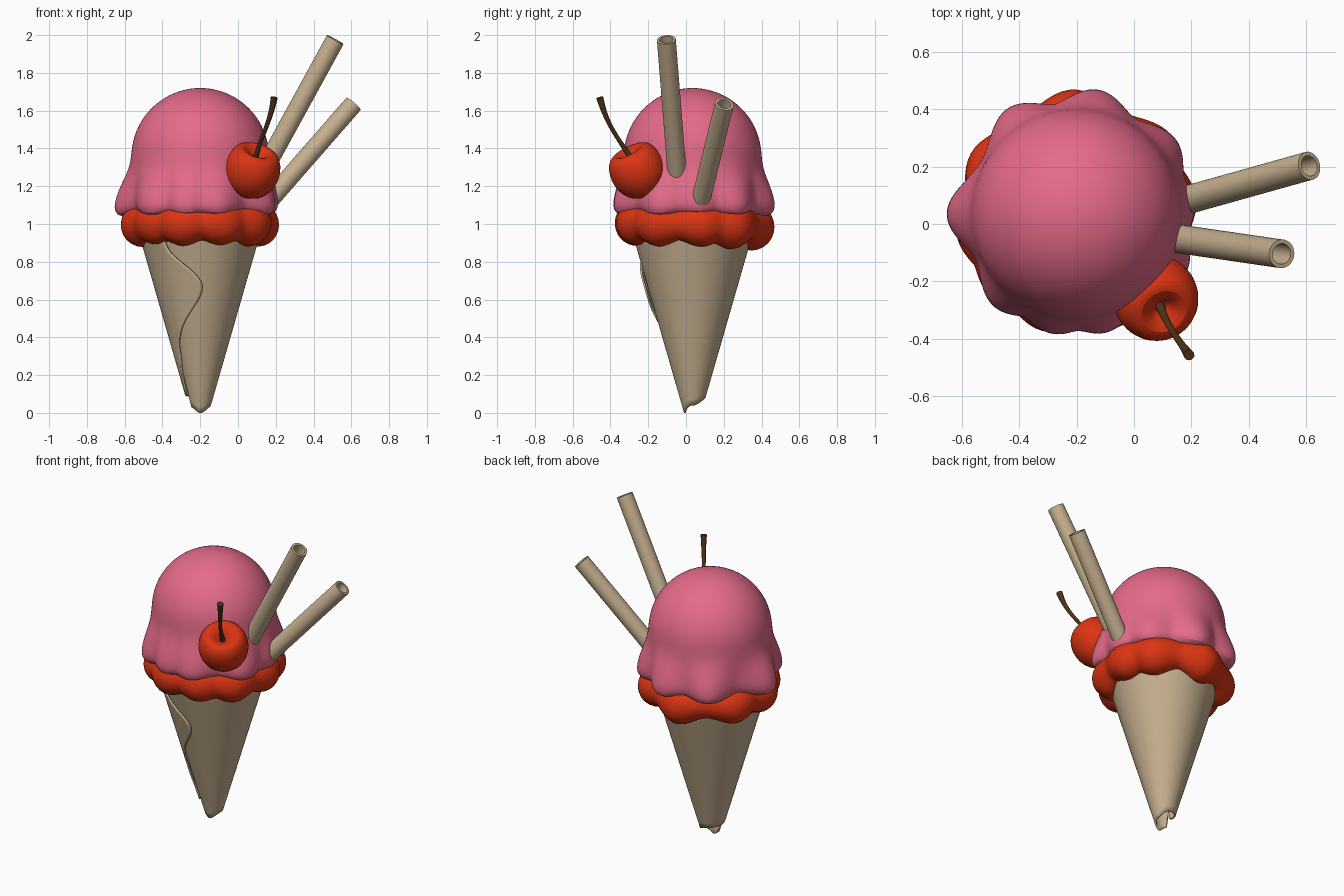
import bpy, bmesh, math
from mathutils import Vector

if "Cube" in bpy.data.objects:
    bpy.data.objects.remove(bpy.data.objects["Cube"])

CX, CY = -0.2, 0.035          # axis of cone and scoop


def material(name, rgb):
    m = bpy.data.materials.new(name)
    m.diffuse_color = (*rgb, 1)
    m.use_nodes = True
    m.node_tree.nodes["Principled BSDF"].inputs["Base Color"].default_value = m.diffuse_color
    return m


WAFER = material("wafer tan", (0.56, 0.43, 0.275))
PINK = material("strawberry pink", (0.78, 0.145, 0.25))
RED = material("cherry red", (0.72, 0.035, 0.006))
BROWN = material("stem brown", (0.08, 0.032, 0.008))


def grid(name, rows, mat, wrap=True, wrap_rows=False, subsurf=0, thick=0):
    """Skin a list of point rows with quads."""
    bm = bmesh.new()
    vs = [[bm.verts.new(p) for p in r] for r in rows]
    n, m = len(rows[0]), len(rows)
    for i in range(m if wrap_rows else m - 1):
        for j in range(n if wrap else n - 1):
            a, b = vs[i], vs[(i + 1) % m]
            k = (j + 1) % n
            bm.faces.new((a[j], a[k], b[k], b[j]))
    bmesh.ops.remove_doubles(bm, verts=bm.verts, dist=1e-5)
    bmesh.ops.recalc_face_normals(bm, faces=bm.faces)
    me = bpy.data.meshes.new(name)
    bm.to_mesh(me)
    bm.free()
    ob = bpy.data.objects.new(name, me)
    bpy.context.collection.objects.link(ob)
    me.materials.append(mat)
    if thick:
        s = ob.modifiers.new("thickness", 'SOLIDIFY')
        s.thickness, s.offset = thick, 0
    if subsurf:
        s = ob.modifiers.new("smooth", 'SUBSURF')
        s.levels = s.render_levels = subsurf
    bpy.ops.object.select_all(action='DESELECT')
    bpy.context.view_layer.objects.active = ob
    ob.select_set(True)
    bpy.ops.object.shade_smooth_by_angle(angle=math.radians(50))
    return ob


def lerp(table, x):
    """Smoothed lookup in a table of (x, y) pairs."""
    for (x0, y0), (x1, y1) in zip(table, table[1:]):
        if x <= x1:
            t = max(0, (x - x0) / (x1 - x0))
            return y0 + (y1 - y0) * t * t * (3 - 2 * t)
    return table[-1][1]


def lobes(deg, centres, width):
    """Bump function around the axis: centres are (angle, strength)."""
    return max(s * math.exp(-(((deg - a + 180) % 360 - 180) / width) ** 2)
               for a, s in centres)


# Rolled wafer cone: one spiral sheet with a wavy overlapping front edge
seam = [(0, -70), (0.15, -60), (0.3, -46), (0.65, 3), (0.9, -35), (1.05, -45)]
bottom = [(-150, 0.03), (-90, 0.0), (0, 0.04), (90, 0.08), (180, 0.09), (270, 0.15)]
rows = []
NU, NV = 110, 30
for i in range(NV + 1):
    v = i / NV
    row = []
    for j in range(NU + 1):
        u = j / NU
        end = 270 + lerp(seam, 0.1 + 0.95 * v)
        deg = -150 + (end + 150) * u
        z0 = lerp(bottom, deg)
        z = z0 + (1.04 - z0) * v
        r = 0.04 + 0.288 * z + 0.02 * lerp([(130, 0), (260, 1)], deg)
        a = math.radians(deg)
        row.append((CX + r * math.cos(a), CY + r * math.sin(a), z))
    rows.append(row)
grid("rolled_cone", rows, WAFER, wrap=False, thick=0.01)

# Red sauce: lumpy ring
red_lobes = [(8, .9), (40, 1.1), (92, 1.2), (150, 1), (190, 1), (222, .8),
             (253, 1), (290, .9), (325, 1)]
rows = []
for j in range(108):
    deg = j * 360 / 108
    a = math.radians(deg)
    b = lobes(deg, red_lobes, 18)
    R, k = 0.295 + 0.015 * b, 0.085 + 0.03 * b
    zc = 1.01 - 0.015 * b - 0.008 * math.sin(a)
    ring = []
    for i in range(24):
        t = i * math.tau / 24
        r = R + k * math.cos(t)
        ring.append((CX + r * math.cos(a), CY + r * math.sin(a), zc + k * 1.03 * math.sin(t)))
    rows.append(ring)
grid("red_sauce", rows, RED, wrap_rows=True)

# Pink scoop: dome with a lobed skirt; profile is (radius, z, lobe weight)
pink_lobes = [(5, .6), (37, .9), (80, 1), (123, 1), (180, 1.2), (228, .9),
              (258, .8), (284, .8), (332, .9)]
prof = [(0.366 * math.sin(math.radians(t)), 1.355 + 0.366 * math.cos(math.radians(t)), 0)
        for t in range(0, 91, 9)]
prof += [(0.367, 1.31, .1), (0.367, 1.27, .35), (0.369, 1.22, .75), (0.373, 1.17, 1),
         (0.376, 1.12, 1.1), (0.365, 1.08, 1.1), (0.33, 1.055, .8), (0.25, 1.05, 0), (0, 1.05, 0)]
rows = []
for r, z, w in prof:
    row = []
    for j in range(96):
        deg = j * 360 / 96
        a = math.radians(deg)
        b = w * lobes(deg, pink_lobes, 17)
        rr = r + 0.062 * b
        row.append((CX + rr * math.cos(a), CY + rr * math.sin(a), z - 0.025 * b))
    rows.append(row)
grid("pink_scoop", rows, PINK, subsurf=1)

# Cherry: lathed dimpled body tilted toward the stem
prof = [(0, .07), (.02, .075), (.045, .105), (.08, .128), (.115, .115), (.142, .07), (.152, .01),
        (.143, -.05), (.115, -.1), (.075, -.13), (.03, -.138), (0, -.136)]
axis = Vector((0.3, -0.5, 1)).normalized()
turn = Vector((0, 0, 1)).rotation_difference(axis)
centre = Vector((0.073, -0.253, 1.28))
rows = [[centre + turn @ Vector((r * math.cos(j * math.tau / 32), r * math.sin(j * math.tau / 32), z))
         for j in range(32)] for r, z in prof]
grid("cherry", rows, RED, subsurf=1)

# Cherry stem: tapered bent curve
cu = bpy.data.curves.new("cherry_stem", 'CURVE')
cu.dimensions = '3D'
cu.bevel_depth = 0.012
cu.bevel_resolution = 3
cu.use_fill_caps = True
sp = cu.splines.new('NURBS')
pts = [((0.09, -0.285, 1.34), 1.5), ((0.105, -0.325, 1.4), 0.9), ((0.145, -0.395, 1.5), 0.9),
       ((0.178, -0.435, 1.59), 1.1), ((0.192, -0.457, 1.67), 1.6)]
sp.points.add(len(pts) - 1)
for p, (co, rad) in zip(sp.points, pts):
    p.co = (*co, 1)
    p.radius = rad
sp.order_u = 4
sp.use_endpoint_u = True
stem = bpy.data.objects.new("cherry_stem", cu)
bpy.context.collection.objects.link(stem)
cu.materials.append(BROWN)


# Hollow wafer straws
def straw(name, base, tip, r=0.05, wall=0.014):
    base, tip = Vector(base), Vector(tip)
    q = Vector((0, 0, 1)).rotation_difference((tip - base).normalized())
    loops = [(base, r), (tip, r), (tip, r - wall), (base, r - wall)]
    rows = [[c + q @ Vector((k * math.cos(j * math.tau / 32), k * math.sin(j * math.tau / 32), 0))
             for j in range(32)] for c, k in loops]
    grid(name, rows, WAFER, wrap_rows=True)


straw("wafer_straw_tall", (0.04, -0.035, 1.11), (0.515, -0.104, 1.976))
straw("wafer_straw_short", (0.1, 0.06, 1.05), (0.611, 0.203, 1.635))
